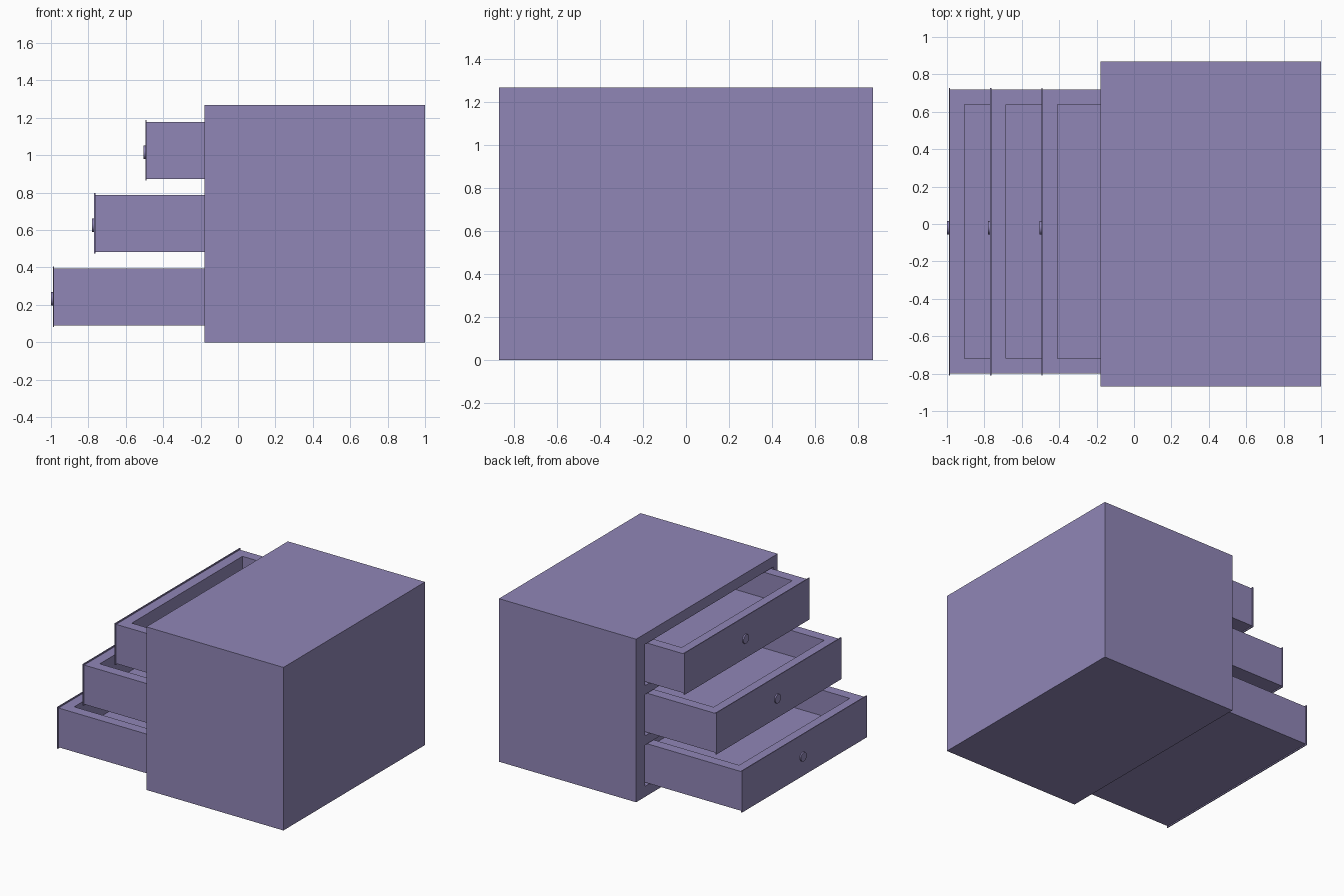
import bpy
import bmesh
from math import pi
from mathutils import Matrix, Vector

if "Cube" in bpy.data.objects:
    bpy.data.objects.remove(bpy.data.objects["Cube"], do_unlink=True)

# One colour for everything
purple = bpy.data.materials.new("muted_purple")
colour = (0.28, 0.24, 0.47, 1.0)
purple.diffuse_color = colour
purple.use_nodes = True
purple.node_tree.nodes["Principled BSDF"].inputs["Base Color"].default_value = colour


def finish(name, bm):
    mesh = bpy.data.meshes.new(name)
    bm.to_mesh(mesh)
    bm.free()
    mesh.materials.append(purple)
    obj = bpy.data.objects.new(name, mesh)
    bpy.context.collection.objects.link(obj)
    return obj


def box(name, low, high):
    low, high = Vector(low), Vector(high)
    bm = bmesh.new()
    bmesh.ops.create_cube(bm, size=1, matrix=Matrix.Translation((low + high) / 2)
                          @ Matrix.Diagonal((high - low).to_4d()))
    return finish(name, bm)


def cut(obj, low, high):
    """Cut a box-shaped hollow out of an object."""
    cutter = box("cutter", low, high)
    cutter.hide_render = True
    mod = obj.modifiers.new("hollow", "BOOLEAN")
    mod.operation = "DIFFERENCE"
    mod.solver = "EXACT"
    mod.object = cutter
    bpy.context.view_layer.objects.active = obj
    bpy.ops.object.modifier_apply(modifier=mod.name)
    bpy.data.objects.remove(cutter, do_unlink=True)


def knob(name, x, y, z, radius, length):
    bm = bmesh.new()
    bmesh.ops.create_cone(bm, cap_ends=True, segments=24, radius1=radius,
                          radius2=radius, depth=length,
                          matrix=Matrix.Translation((x, y, z))
                          @ Matrix.Rotation(pi / 2, 4, "Y"))
    obj = finish(name, bm)
    bpy.ops.object.select_all(action="DESELECT")
    obj.select_set(True)
    bpy.context.view_layer.objects.active = obj
    bpy.ops.object.shade_smooth_by_angle()


# Drawer sizes shared by all three
right, left = -0.80, 0.72
height, depth, wall = 0.305, 1.1, 0.08
drawers = {"bottom": (-0.985, 0.09), "middle": (-0.765, 0.483), "top": (-0.49, 0.873)}

cabinet = box("cabinet", (-0.18, -0.87, 0), (1, 0.87, 1.268))

for level, (x, z) in drawers.items():
    top = z + height

    # Slot in the cabinet
    cut(cabinet, (-0.3, right - 0.02, z - 0.008), (0.9, left + 0.04, top + 0.008))

    # Hollow tray
    tray = box(level + "_drawer", (x, right, z), (x + depth, left, top))
    cut(tray, (x + wall, right + wall, top - 0.2),
        (x + depth - wall, left - wall, top + 0.1))

    # Thin front panel with its round knob
    box(level + "_drawer_front", (x - 0.005, right - 0.01, z - 0.009),
        (x + 0.002, left + 0.006, top + 0.01))
    knob(level + "_knob", x - 0.006, -0.02, z + 0.143, 0.035, 0.018)
